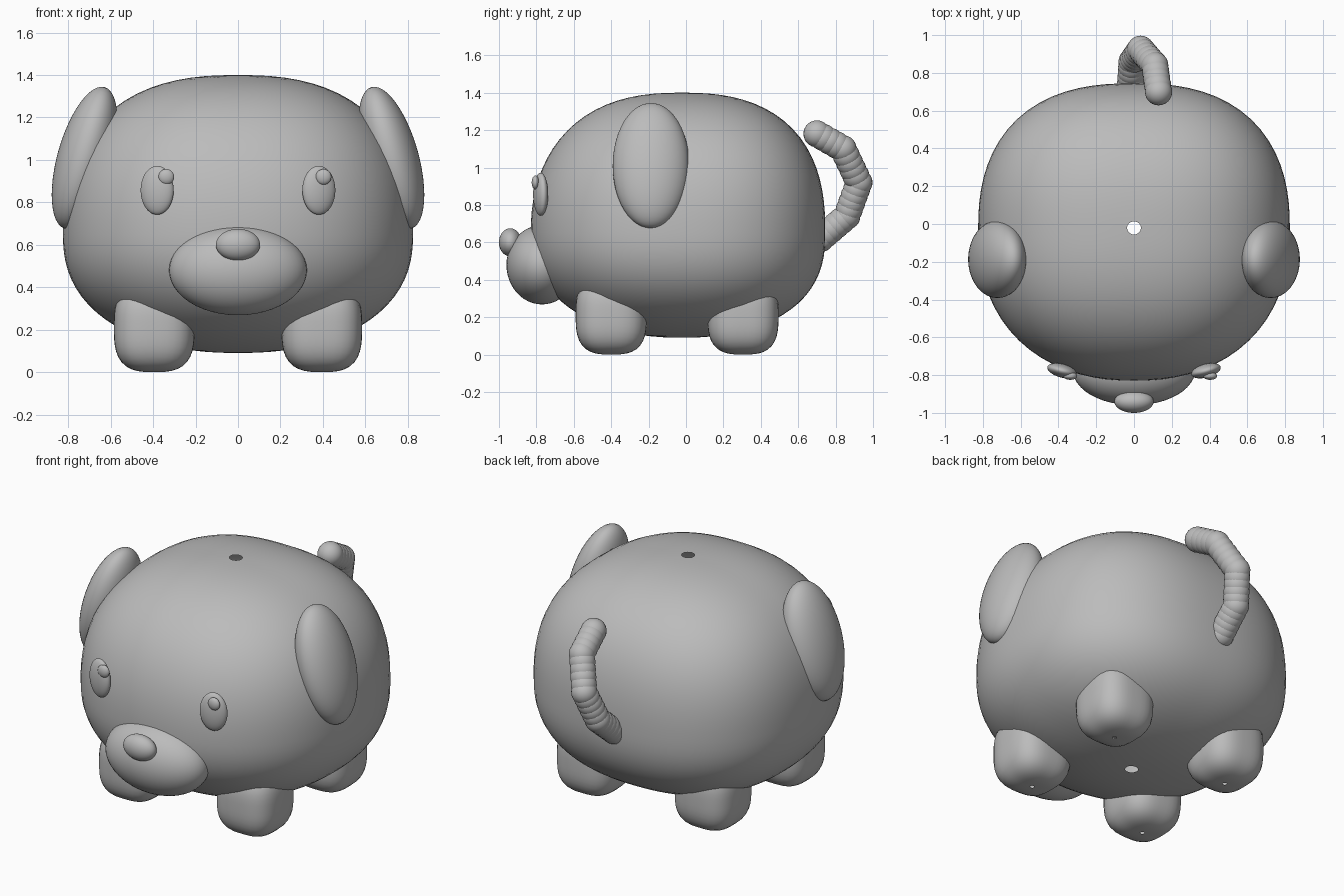
import bpy, bmesh, math
from mathutils import Vector, Matrix

cube = bpy.data.objects.get("Cube")
if cube:
    bpy.data.objects.remove(cube, do_unlink=True)

grey = bpy.data.materials.new("plain grey")
grey.use_nodes = True
grey.diffuse_color = (0.5, 0.5, 0.5, 1)
grey.node_tree.nodes["Principled BSDF"].inputs["Base Color"].default_value = (0.5, 0.5, 0.5, 1)


def finish(name, bm):
    mesh = bpy.data.meshes.new(name)
    bmesh.ops.recalc_face_normals(bm, faces=bm.faces[:])
    bm.to_mesh(mesh)
    bm.free()
    mesh.materials.append(grey)
    mesh.polygons.foreach_set("use_smooth", [True] * len(mesh.polygons))
    obj = bpy.data.objects.new(name, mesh)
    bpy.context.collection.objects.link(obj)
    return obj


def ellipsoid(name, centre, radii, turn_x=0, turn_y=0, turn_z=0):
    bm = bmesh.new()
    bmesh.ops.create_uvsphere(bm, u_segments=48, v_segments=24, radius=1)
    turn = (Matrix.Rotation(math.radians(turn_z), 4, 'Z')
            @ Matrix.Rotation(math.radians(turn_y), 4, 'Y')
            @ Matrix.Rotation(math.radians(turn_x), 4, 'X'))
    bm.transform(Matrix.Translation(centre) @ turn @ Matrix.Diagonal((*radii, 1)))
    return finish(name, bm)


def squarish(name, centre, half, top, bottom, power, hole, segments=72, rings=40):
    """Rounded box-like ball, left open by a small hole at each pole.
    half = (x, front y, back y); power(direction) gives the squareness."""
    bm = bmesh.new()
    loops = []
    for i in range(rings + 1):
        polar = hole + (math.pi - 2 * hole) * i / rings
        loop = []
        for j in range(segments):
            a = math.tau * j / segments
            d = Vector((math.sin(polar) * math.cos(a), math.sin(polar) * math.sin(a), math.cos(polar)))
            n = power(d)
            d /= sum(abs(c) ** n for c in d) ** (1 / n)
            size = (half[0], half[2] if d.y > 0 else half[1], top if d.z > 0 else bottom)
            loop.append(bm.verts.new([c + k * s for c, k, s in zip(centre, d, size)]))
        loops.append(loop)
    for low, high in zip(loops, loops[1:]):
        for j in range(segments):
            k = (j + 1) % segments
            bm.faces.new((low[j], low[k], high[k], high[j]))
    return finish(name, bm)


# Body, a little fuller above than below
squarish("body", (0, -0.02, 0.65), (0.825, 0.81, 0.765), 0.75, 0.56,
         lambda d: 2.35 + 0.1 * d.z + 0.1 * d.y, 0.044)

# Feet
for side, x in (("left", 0.395), ("right", -0.395)):
    for end, y in (("front", -0.4), ("back", 0.305)):
        squarish(f"{end}_{side}_foot", (x, y, 0.21), (0.19, 0.19, 0.19), 0.21, 0.21,
                 lambda d: 3, 0.06, 40, 24)

# Ears, leaning in at the top
for side, s in (("left", 1), ("right", -1)):
    ellipsoid(f"{side}_ear", (0.723 * s, -0.187, 1.01), (0.128, 0.205, 0.346), turn_y=-15.8 * s)

# Muzzle and nose
ellipsoid("muzzle", (0, -0.77, 0.48), (0.325, 0.19, 0.212))
ellipsoid("nose", (0, -0.94, 0.6), (0.104, 0.06, 0.075))

# Eyes, each with a small bead
for side, s, bead_x in (("left", 1, 0.403), ("right", -1, -0.338)):
    ellipsoid(f"{side}_eye", (0.381 * s, -0.777, 0.857), (0.08, 0.036, 0.115), turn_z=15 * s)
    ellipsoid(f"{side}_eye_bead", (bead_x, -0.805, 0.92), (0.037, 0.02, 0.037))

# Tail, a chain of overlapping balls along a bent path
path = [Vector(p) for p in ((-0.02, 0.72, 0.62), (-0.01, 0.86, 0.74), (0.035, 0.925, 0.92),
                            (0.11, 0.84, 1.1), (0.13, 0.7, 1.18))]
tail = bmesh.new()
for a, b in zip(path, path[1:]):
    steps = round((b - a).length / 0.04)
    for i in range(steps + (b is path[-1])):
        bmesh.ops.create_uvsphere(tail, u_segments=24, v_segments=16, radius=0.072,
                                  matrix=Matrix.Translation(a.lerp(b, i / steps)))
finish("tail", tail)
